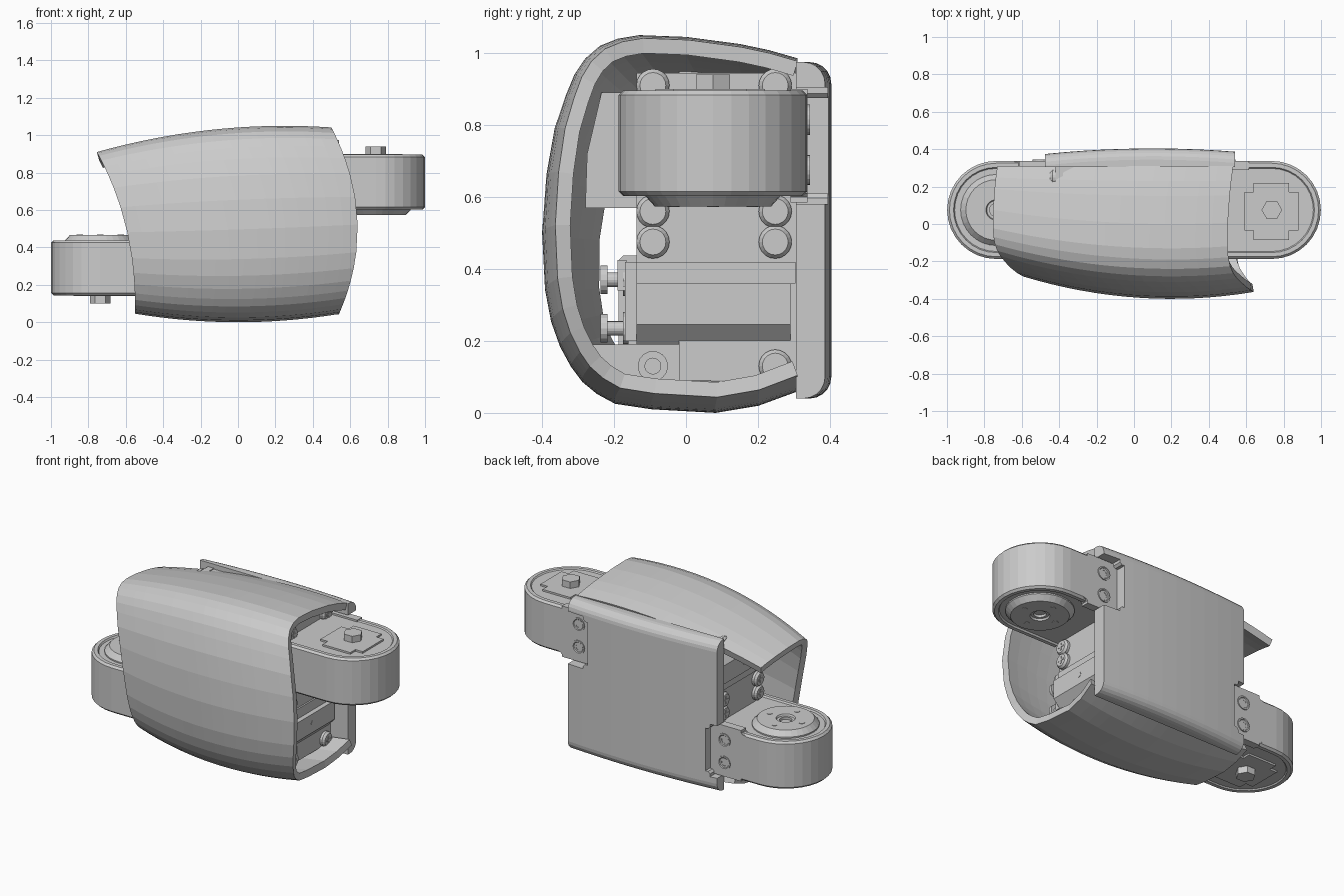
import bpy, bmesh
from math import pi, cos, sin
from mathutils import Matrix, Vector

if "Cube" in bpy.data.objects:
    bpy.data.objects.remove(bpy.data.objects["Cube"])

FLIP = Matrix.Translation((0, 0, 1.04)) @ Matrix.Rotation(pi, 4, 'Y')  # half turn about the centre


def finish(name, bm, twin=False, recalc=True):
    if recalc:
        bmesh.ops.recalc_face_normals(bm, faces=bm.faces)
    me = bpy.data.meshes.new(name)
    bm.to_mesh(me)
    bm.free()
    ob = bpy.data.objects.new(name, me)
    bpy.context.collection.objects.link(ob)
    if twin:
        me2 = me.copy()
        me2.transform(FLIP)
        bpy.context.collection.objects.link(bpy.data.objects.new(name + "_left", me2))
    return ob


def loft(bm, rings):
    vs = [[bm.verts.new(p) for p in r] for r in rings]
    n = len(vs[0])
    for a, b in zip(vs, vs[1:]):
        for i in range(n):
            bm.faces.new((a[i], a[(i + 1) % n], b[(i + 1) % n], b[i]))
    bm.faces.new(vs[0])
    bm.faces.new(vs[-1])


def box(bm, x0, x1, y0, y1, z0, z1):
    loft(bm, [[(x0, y0, z), (x1, y0, z), (x1, y1, z), (x0, y1, z)] for z in (z0, z1)])


def turned(bm, origin, axis, prof, n=24):
    """Turned part: prof is (radius, height) along axis."""
    rot = Vector((0, 0, 1)).rotation_difference(Vector(axis)).to_matrix()
    o = Vector(origin)
    loft(bm, [[o + rot @ Vector((r * cos(2 * pi * i / n), r * sin(2 * pi * i / n), h))
               for i in range(n)] for r, h in prof])


def slab(name, outline, x0, x1):
    bm = bmesh.new()
    loft(bm, [[(x, y, z) for y, z in outline] for x in (x0, x1)])
    return finish(name, bm)


# Outer shell: swept profile, open at the back and at both curved ends
PROFILE = [(.31, .985), (.23, 1.008), (.15, 1.025), (0, 1.045), (-.13, 1.05), (-.19, 1.04),
           (-.24, 1.02), (-.28, .985), (-.31, .94), (-.335, .88), (-.365, .79), (-.388, .66),
           (-.4, .5), (-.392, .34), (-.375, .25), (-.35, .18), (-.32, .125), (-.29, .085),
           (-.25, .052), (-.2, .025), (-.1, .01), (.08, 0), (.2, .02), (.31, .06)]
bm = bmesh.new()
N = 16
grid = []
for y, z in PROFILE:
    t, w = (.31 - y) / .71, z / 1.05
    row = []
    for j in range(N + 1):
        x, zz = 0, z
        for _ in range(12):
            left = -.55 - .29 * max(zz - .05, 0) ** 2.3
            right = .64 - .48 * (zz - .5) ** 2
            x = left + (right - left) * j / N
            zt, zb = 1.05 - .139 * (x - .25) ** 2, .15 * x * x
            zz = zb + (zt - zb) * w
        yf = -.4 + .19 * (x - .2) ** 2
        row.append(bm.verts.new((x, .31 - (.31 - yf) * t, zz)))
    grid.append(row)
for a, b in zip(grid, grid[1:]):
    for j in range(N):
        bm.faces.new((a[j], b[j], b[j + 1], a[j + 1]))
shell = finish("outer_shell", bm, recalc=False)
mod = shell.modifiers.new("thickness", 'SOLIDIFY')
mod.thickness, mod.offset = .042, -1

# Back plate: bowed slab with rounded long edges and a notch for each motor
bm = bmesh.new()
rings = []
for i in range(11):
    x = -.475 + 1.015 * i / 10
    yb = .404 - .09 * (x - .1) ** 2
    r = .06
    ring = [(x, .306, .04), (x, .306, .975)]
    for cz, a0 in ((.975 - r, pi / 2), (.04 + r, 0)):
        ring += [(x, yb - r + r * cos(a0 - k * pi / 10), cz + r * sin(a0 - k * pi / 10))
                 for k in range(6)]
    rings.append(ring)
loft(bm, rings)
plate = finish("back_plate", bm)
for x0, x1, z0, z1 in ((.4, .7, .58, .905), (-.7, -.4, .135, .46)):
    bm = bmesh.new()
    box(bm, x0, x1, .25, .5, z0, z1)
    bmesh.ops.bevel(bm, geom=[e for e in bm.edges if abs(e.verts[0].co.y - e.verts[1].co.y) > .1],
                    offset=.03, segments=3, affect='EDGES')
    cut = finish("notch_cutter", bm)
    cut.hide_render = True
    cut.hide_set(True)
    b = plate.modifiers.new("notch", 'BOOLEAN')
    b.operation, b.object, b.solver = 'DIFFERENCE', cut, 'EXACT'

# Motor casing: stadium body with chamfered, slightly recessed faces
CX, CY = .737, .075


def stadium(r, z):
    arc = [(CX + r * cos(a), CY + r * sin(a), z) for a in [-pi / 2 + pi * k / 16 for k in range(17)]]
    return arc + [(.42, CY + r, z), (.42, CY - r, z)]


bm = bmesh.new()
loft(bm, [stadium(r, z) for r, z in ((.222, .613), (.228, .603), (.25, .603), (.262, .615),
                                     (.262, .884), (.25, .896), (.228, .896), (.222, .889))])
finish("motor_case", bm, True)

# Raised pad and hexagonal pin on the closed face
bm = bmesh.new()
box(bm, .59, .88, -.085, .22, .88, .9)
bmesh.ops.bevel(bm, geom=[e for e in bm.edges if abs(e.verts[0].co.z - e.verts[1].co.z) > .01],
                offset=.05, segments=4, affect='EDGES')
turned(bm, (CX, CY, .89), (0, 0, 1), ((.055, 0), (.055, .05)), 6)
finish("motor_pin", bm, True)

# Output horn with centre bore and four screw dots
bm = bmesh.new()
turned(bm, (CX, CY, .62), (0, 0, -1), ((.19, 0), (.19, .015), (.162, .046), (.055, .046),
                                       (.05, .035), (.035, .035), (.035, .02)), 32)
for k in range(4):
    turned(bm, (CX + .11 * cos(k * pi / 2), CY + .11 * sin(k * pi / 2), .58), (0, 0, -1),
           ((.017, 0), (.017, -.0 + .008)), 12)
finish("output_horn", bm, True)

# Side tab with two countersunk screws, set in the plate notch
bm = bmesh.new()
box(bm, .405, .64, .29, .338, .585, .9)
bmesh.ops.bevel(bm, geom=[e for e in bm.edges if abs(e.verts[0].co.y - e.verts[1].co.y) > .01],
                offset=.025, segments=3, affect='EDGES')
for z in (.675, .815):
    turned(bm, (.5, .33, z), (0, 1, 0), ((.042, 0), (.042, .014), (.034, .014), (.03, .01),
                                         (.018, .01), (.018, .004)), 20)
finish("motor_tab", bm, True)

# Inner frame: end plate, stepped block and connector side
bm = bmesh.new()
box(bm, .38, .42, -.137, .31, .42, .945)
box(bm, .38, .42, -.02, .31, .09, .42)
box(bm, .2, .43, -.137, .305, .36, .42)
loft(bm, [[(.2, y, .19), (.41, y, .19), (.46, y, .245), (.46, y, .36), (.2, y, .36)]
          for y in (-.137, .29)])
box(bm, .3, .42, -.17, -.137, .2, .42)
box(bm, .32, .41, -.19, -.165, .34, .425)
turned(bm, (.455, .077, .303), (1, 0, 0), ((.017, 0), (.017, .007)), 16)
finish("inner_frame", bm, True)

# Frame top and bottom rails joining the two ends
bm = bmesh.new()
for z0, z1 in ((.09, .12), (.92, .945)):
    box(bm, -.4, .4, -.0, .31, z0, z1)
finish("frame_rails", bm)

# Side knobs on the connector
bm = bmesh.new()
for z in (.235, .37):
    turned(bm, (.37, -.16, z), (0, -1, 0), ((.045, 0), (.045, .015), (.02, .015), (.02, .058),
                                            (.04, .058), (.04, .078)), 16)
finish("connector_knobs", bm, True)

# Cross-head frame screws
bm = bmesh.new()
for y, z in ((-.092, .91), (.248, .91), (-.092, .56), (.248, .56), (-.092, .475), (.248, .475),
             (.248, .13)):
    turned(bm, (.42, y, z), (1, 0, 0), ((.046, 0), (.046, .015), (.036, .028)), 20)
    box(bm, .44, .451, y - .022, y + .022, z - .005, z + .005)
    box(bm, .44, .451, y - .005, y + .005, z - .022, z + .022)
finish("frame_screws", bm, True)

# Hex-socket boss at the lower corner
bm = bmesh.new()
turned(bm, (.3, -.092, .13), (1, 0, 0), ((.042, 0), (.042, .15), (.022, .15), (.022, .13)), 18)
finish("socket_boss", bm, True)

# Webs stiffening the shell from inside
slab("upper_web", [(-.13, .57), (-.28, .57), (-.275, .72), (-.235, .89), (-.13, .89)], -.3, -.26)
slab("lower_web", [(-.02, .04), (-.2, .05), (-.28, .12), (-.3, .19), (-.02, .19)], .28, .32)
